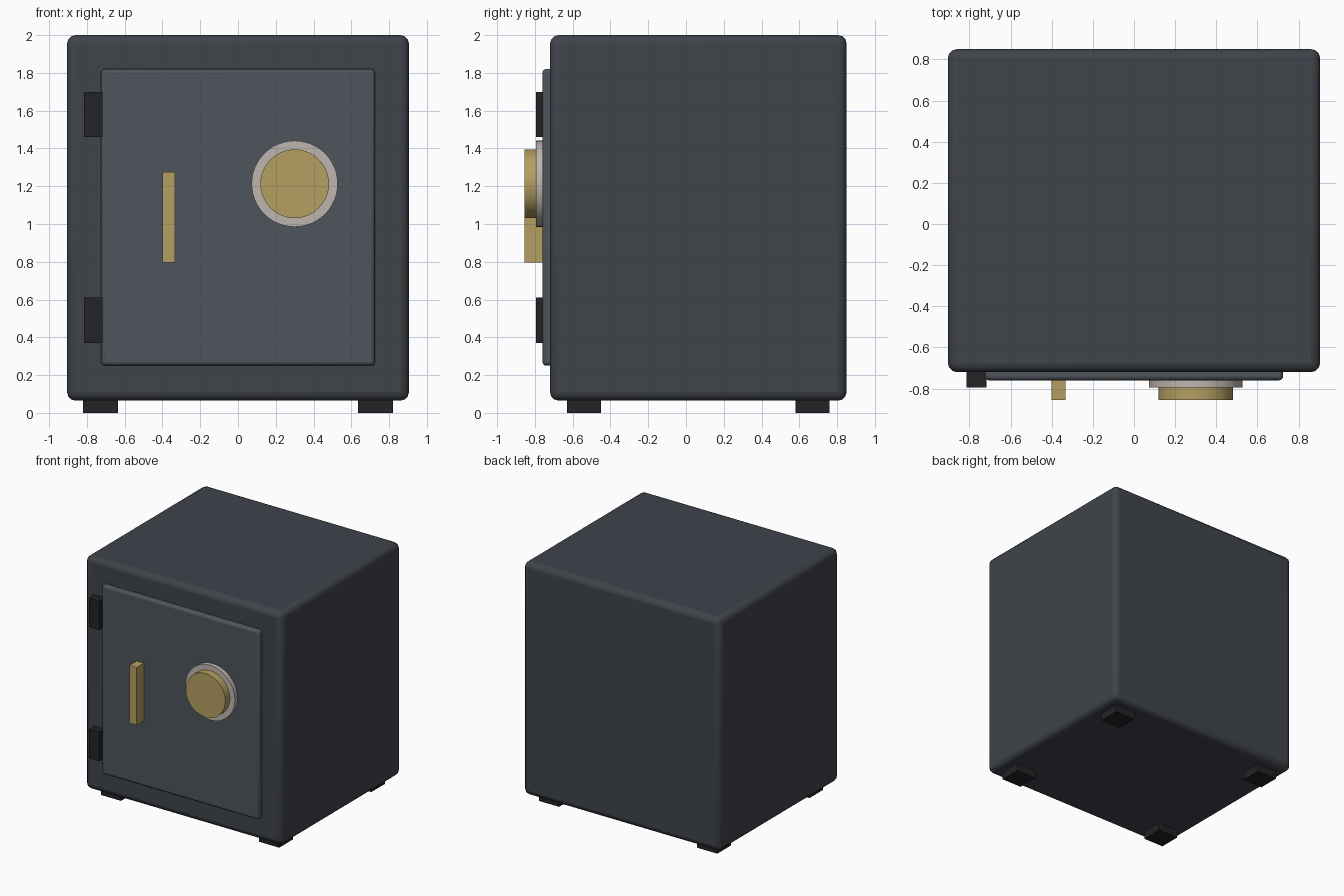
import bpy
import math

if "Cube" in bpy.data.objects:
    bpy.data.objects.remove(bpy.data.objects["Cube"])


def material(name, r, g, b):
    m = bpy.data.materials.new(name)
    m.diffuse_color = (r, g, b, 1)
    m.use_nodes = True
    m.node_tree.nodes["Principled BSDF"].inputs["Base Color"].default_value = m.diffuse_color
    return m


BODY = material("dark_paint", 0.05, 0.056, 0.068)
DOOR = material("door_paint", 0.075, 0.09, 0.105)
BLACK = material("black_metal", 0.017, 0.017, 0.02)
BRASS = material("brass", 0.46, 0.35, 0.12)
STEEL = material("steel", 0.52, 0.47, 0.43)


def finish(ob, name, mat):
    ob.name = name
    ob.data.materials.append(mat)
    return ob


def box(name, x, y, z, mat, bevel=0.0):
    """Box from (min, max) ranges, with optional rounded edges."""
    bpy.ops.mesh.primitive_cube_add(size=1)
    ob = finish(bpy.context.object, name, mat)
    ob.location = [(a + b) / 2 for a, b in (x, y, z)]
    ob.scale = [b - a for a, b in (x, y, z)]
    bpy.ops.object.transform_apply(location=False, rotation=False, scale=True)
    if bevel:
        mod = ob.modifiers.new("bevel", 'BEVEL')
        mod.width = bevel
        mod.segments = 3
        bpy.ops.object.shade_smooth_by_angle(angle=math.radians(35))
    return ob


def disc(name, x, z, radius, y, mat):
    """Cylinder whose axis points to the front."""
    bpy.ops.mesh.primitive_cylinder_add(
        vertices=48, radius=radius, depth=y[1] - y[0],
        location=(x, (y[0] + y[1]) / 2, z), rotation=(math.pi / 2, 0, 0))
    ob = finish(bpy.context.object, name, mat)
    bpy.ops.object.shade_smooth_by_angle(angle=math.radians(35))
    return ob


# Cabinet and raised door
box("safe_body", (-0.905, 0.905), (-0.72, 0.85), (0.065, 2.0), BODY, 0.045)
box("door", (-0.725, 0.725), (-0.76, -0.68), (0.25, 1.82), DOOR, 0.02)

# Hinges on the left side of the door
for label, z in (("lower", 0.37), ("upper", 1.46)):
    box(label + "_hinge", (-0.815, -0.717), (-0.795, -0.70), (z, z + 0.24), BLACK)

# Pull handle
box("handle", (-0.40, -0.333), (-0.855, -0.75), (0.795, 1.275), BRASS)

# Combination dial
disc("dial_ring", 0.30, 1.213, 0.228, (-0.795, -0.75), STEEL)
disc("dial_knob", 0.30, 1.213, 0.182, (-0.855, -0.78), BRASS)

# Four feet
for side, x in (("left", -0.82), ("right", 0.635)):
    for end, y in (("front", -0.63), ("back", 0.58)):
        box(f"{end}_{side}_foot", (x, x + 0.185), (y, y + 0.18), (0, 0.075), BLACK)
